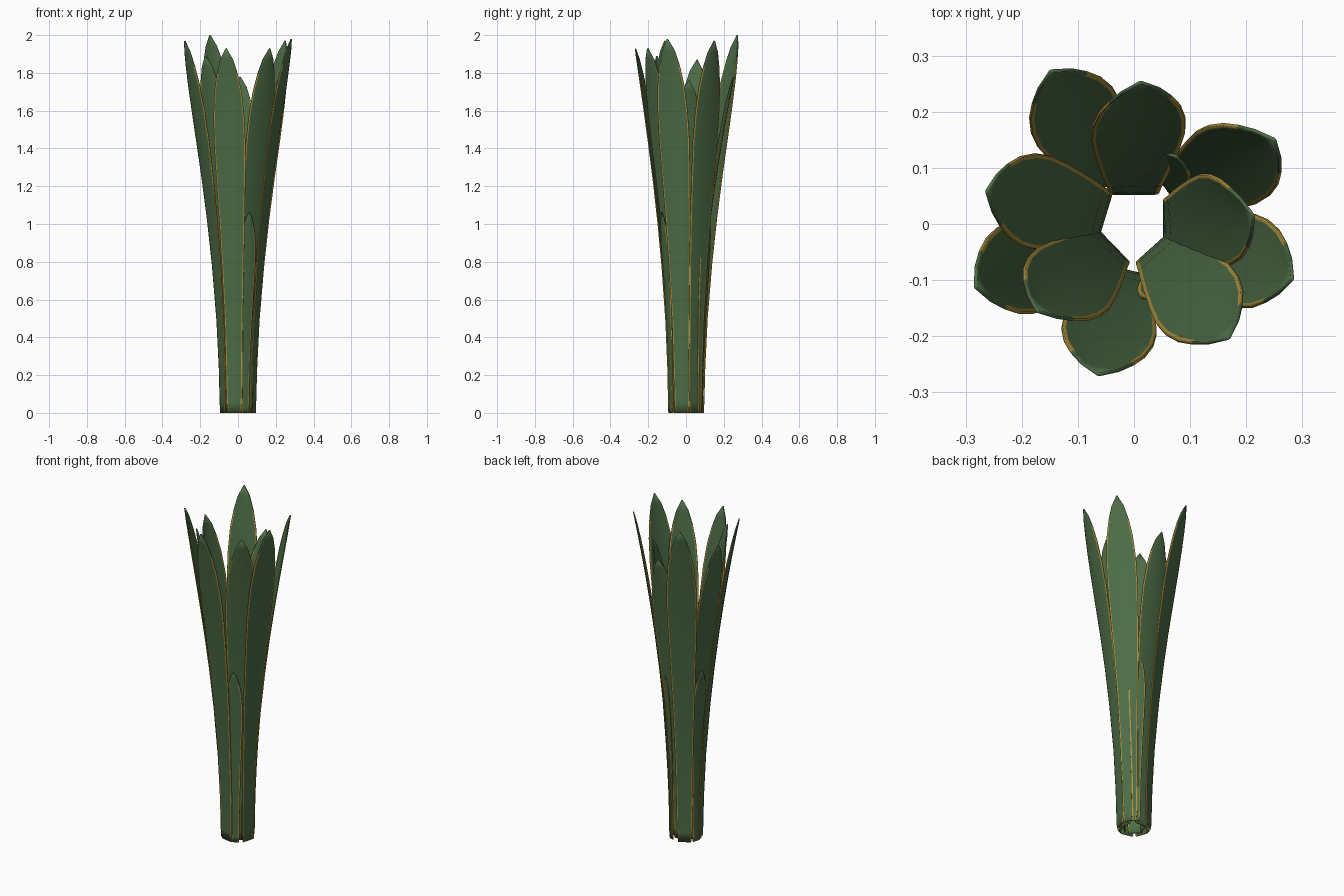
import bpy, math
from mathutils import Vector

if "Cube" in bpy.data.objects:
    bpy.data.objects.remove(bpy.data.objects["Cube"])

def mat(name, rgb):
    m = bpy.data.materials.new(name)
    m.diffuse_color = (*rgb, 1)
    m.use_nodes = True
    m.node_tree.nodes["Principled BSDF"].inputs["Base Color"].default_value = m.diffuse_color
    return m

GREEN = mat("leaf green", (0.075, 0.15, 0.062))
GOLD = mat("golden leaf edge", (0.42, 0.29, 0.05))

# half width of a blade along its height (fraction, half width)
WIDTH = [(0, .036), (.03, .042), (.12, .045), (.25, .049), (.4, .059), (.52, .068), (.63, .077),
         (.73, .084), (.81, .083), (.88, .073), (.93, .056), (.97, .034), (1, .002)]
MARGIN = .007
THICK = .006

def leaf(name, tip, base_radius, base_angle, twist=0.0, scale=1.0, cup=.12):
    """Blade leaning out from the base to its tip, with a golden strip down each edge."""
    a0 = math.radians(base_angle)
    base = Vector((base_radius * math.cos(a0), base_radius * math.sin(a0), 0))
    tip = Vector(tip)
    verts, faces, mats = [], [], []
    for t, half in WIDTH:
        half *= scale
        k = t ** 1.85
        c = base.lerp(Vector((tip.x, tip.y, 0)), k)
        a = a0 + math.radians(twist) * t
        out = Vector((math.cos(a), math.sin(a), 0))
        side = Vector((-out.y, out.x, 0))
        inner = max(half - MARGIN, half * .5)
        for u in (-half, -inner, -inner * .5, 0, inner * .5, inner, half):
            # edges curl slightly towards the middle of the plant
            curl = cup * t * half * (u / half) ** 2
            p = c + side * u - out * curl
            verts.append((p.x, p.y, tip.z * t))
    for r in range(len(WIDTH) - 1):
        for q in range(6):
            i = r * 7 + q
            faces.append((i, i + 1, i + 8, i + 7))
            edge = q in (0, 5) and r < len(WIDTH) - 3
            mats.append(1 if edge else 0)
    me = bpy.data.meshes.new(name)
    me.from_pydata(verts, [], faces)
    me.materials.append(GREEN)
    me.materials.append(GOLD)
    me.polygons.foreach_set("material_index", mats)
    ob = bpy.data.objects.new(name, me)
    bpy.context.collection.objects.link(ob)
    s = ob.modifiers.new("thickness", 'SOLIDIFY')
    s.thickness = THICK
    s.offset = 0
    bpy.context.view_layer.objects.active = ob
    ob.select_set(True)
    bpy.ops.object.shade_smooth_by_angle(angle=math.radians(35))
    ob.select_set(False)

# inner ring of blades
for i, (tip, ang, tw) in enumerate([
        ((.012, .252, 1.78), 90, 6), ((.212, .015, 1.76), 0, 18), ((.168, -.203, 1.93), -48, -4),
        ((-.172, -.155, 1.89), 224, 8), ((-.262, .058, 1.87), 163, 10)]):
    leaf(f"inner_leaf_{i + 1}", tip, .055, ang, tw)

# outer ring of blades
for i, (tip, ang, tw) in enumerate([
        ((-.148, .272, 2.0), 120, 0), ((.25, .15, 1.97), 35, 8), ((.282, -.098, 1.98), -14, -6),
        ((-.063, -.268, 1.93), -103, 2), ((-.282, -.112, 1.97), 200, 4)]):
    leaf(f"outer_leaf_{i + 1}", tip, .085, ang, tw)

# short young blades on the outside
for i, ang in enumerate((-65, 163, 58)):
    a = math.radians(ang)
    leaf(f"young_leaf_{i + 1}", (.142 * math.cos(a), .142 * math.sin(a), 1.06), .088, ang, 0, .55)
